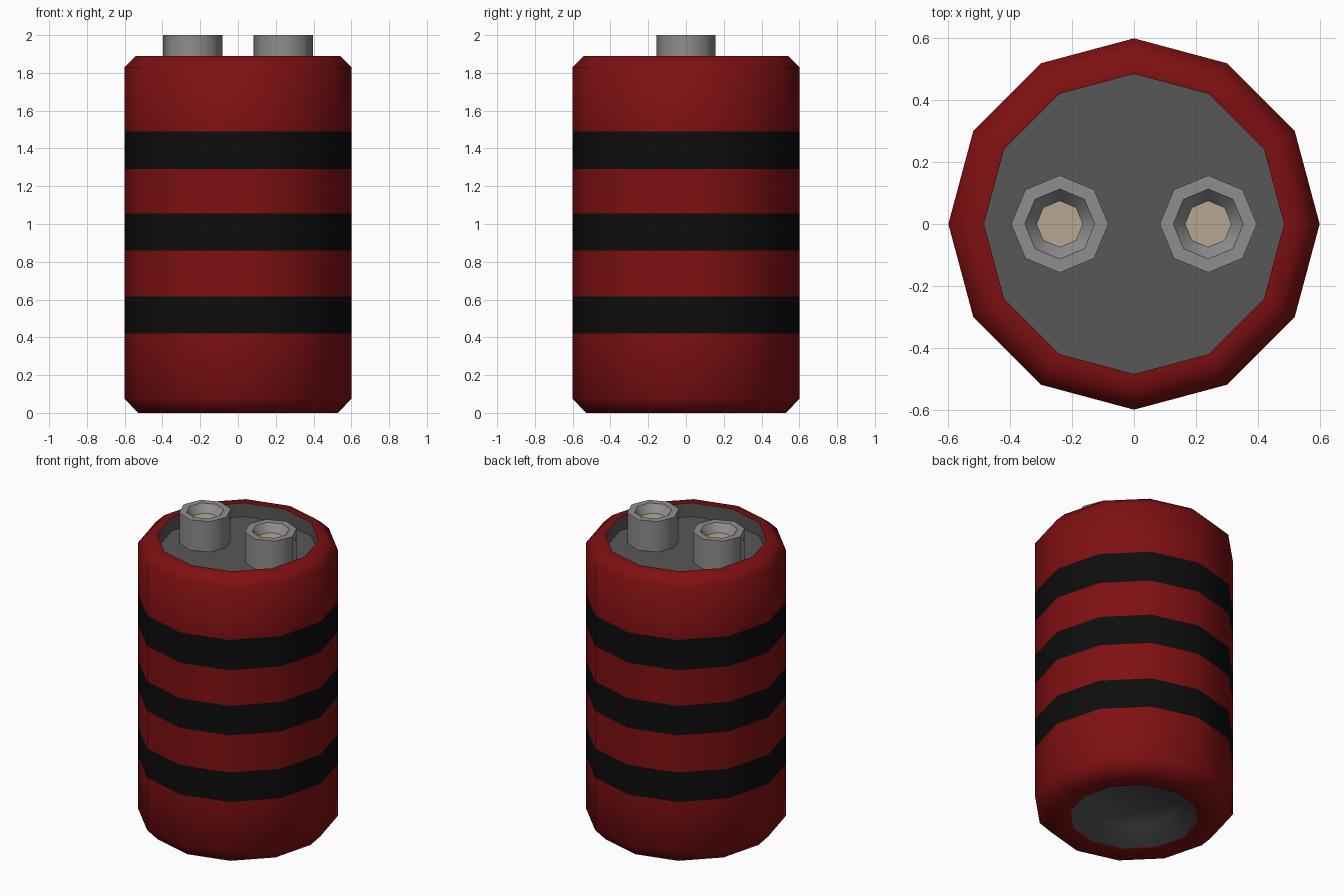
import bpy, math

if "Cube" in bpy.data.objects:
    bpy.data.objects.remove(bpy.data.objects["Cube"])


def material(name, rgb):
    m = bpy.data.materials.new(name)
    m.diffuse_color = (*rgb, 1.0)
    m.use_nodes = True
    m.node_tree.nodes["Principled BSDF"].inputs["Base Color"].default_value = m.diffuse_color
    return m


RED = material("dark red", (0.21, 0.005, 0.006))
BLACK = material("black", (0.004, 0.004, 0.004))
DARK = material("dark grey", (0.095, 0.095, 0.095))
STEEL = material("light grey", (0.27, 0.27, 0.27))
TAN = material("tan", (0.47, 0.38, 0.28))


def lathe(name, profile, sides, mats, bands, x=0.0, caps=(None, None)):
    """Turn (radius, z) points; bands = material index per step, caps = first / last."""
    verts, faces, idx = [], [], []
    for r, z in profile:
        for i in range(sides):
            a = 2 * math.pi * i / sides
            verts.append((x + r * math.cos(a), r * math.sin(a), z))
    for j, band in enumerate(bands):
        for i in range(sides):
            k = (i + 1) % sides
            faces.append((j * sides + i, j * sides + k,
                          (j + 1) * sides + k, (j + 1) * sides + i))
            idx.append(band)
    if caps[0] is not None:
        faces.append(tuple(reversed(range(sides))))
        idx.append(caps[0])
    if caps[1] is not None:
        start = (len(profile) - 1) * sides
        faces.append(tuple(range(start, start + sides)))
        idx.append(caps[1])
    me = bpy.data.meshes.new(name)
    me.from_pydata(verts, [], faces)
    for m in mats:
        me.materials.append(m)
    for p, mi in zip(me.polygons, idx):
        p.material_index = mi
    ob = bpy.data.objects.new(name, me)
    bpy.context.collection.objects.link(ob)
    bpy.ops.object.select_all(action='DESELECT')
    ob.select_set(True)
    bpy.context.view_layer.objects.active = ob
    bpy.ops.object.shade_smooth_by_angle(angle=math.radians(50))
    return ob


# Battery body: hollow base, striped wall, recessed top
R = 0.60
profile = [(0.27, 0.09), (0.385, 0.0), (0.53, 0.0), (R, 0.075)]
bands = [2, 0, 0]
for low, high in ((0.42, 0.615), (0.86, 1.055), (1.29, 1.49)):
    profile += [(R, low), (R, high)]
    bands += [0, 1]
profile += [(R, 1.83), (0.54, 1.89), (0.485, 1.89), (0.485, 1.80)]
bands += [0, 0, 0, 2]
lathe("battery_body", profile, 12, (RED, BLACK, DARK), bands, caps=(2, 2))

# Two hollow terminals with tan contacts
for side, x in (("left", -0.24), ("right", 0.24)):
    lathe(side + "_terminal",
          [(0.157, 1.80), (0.157, 2.0), (0.113, 2.0), (0.075, 1.95)],
          8, (STEEL, TAN), (0, 0, 0), x, caps=(None, 1))
